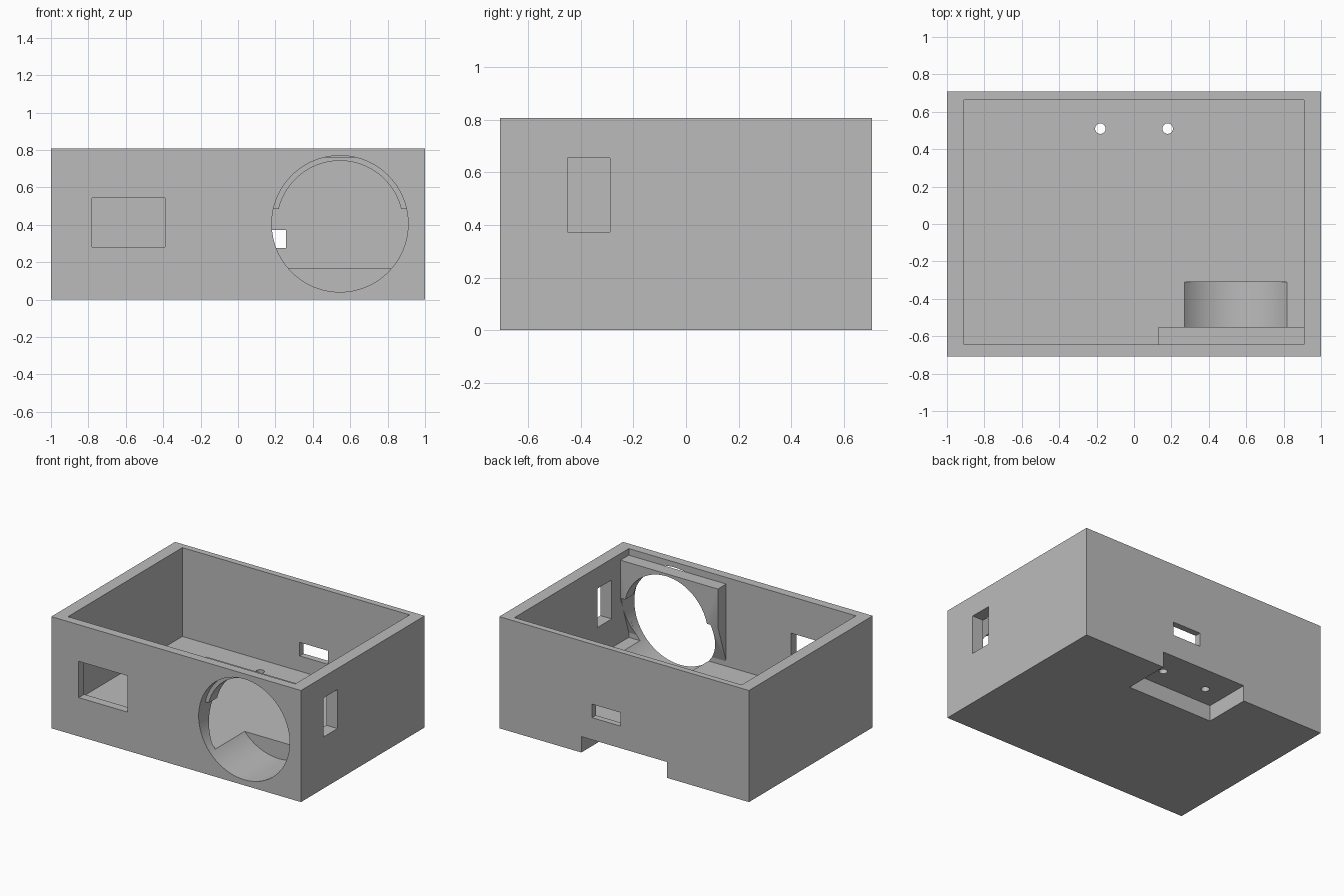
import bpy
import bmesh
import math

cube = bpy.data.objects.get("Cube")
if cube:
    bpy.data.objects.remove(cube, do_unlink=True)

grey = bpy.data.materials.new("plain grey")
grey.use_nodes = True
colour = (0.5, 0.5, 0.5, 1)
grey.diffuse_color = colour
grey.node_tree.nodes["Principled BSDF"].inputs["Base Color"].default_value = colour


def prism(name, points, offset):
    """Extrude a closed loop of 3D points by an offset."""
    bm = bmesh.new()
    face = bm.faces.new([bm.verts.new(p) for p in points])
    out = bmesh.ops.extrude_face_region(bm, geom=[face])
    moved = [v for v in out["geom"] if isinstance(v, bmesh.types.BMVert)]
    bmesh.ops.translate(bm, verts=moved, vec=offset)
    bmesh.ops.recalc_face_normals(bm, faces=bm.faces[:])
    mesh = bpy.data.meshes.new(name)
    bm.to_mesh(mesh)
    bm.free()
    mesh.materials.append(grey)
    obj = bpy.data.objects.new(name, mesh)
    bpy.context.collection.objects.link(obj)
    return obj


def box(name, x0, x1, y0, y1, z0, z1):
    loop = [(x0, y0, z0), (x1, y0, z0), (x1, y1, z0), (x0, y1, z0)]
    return prism(name, loop, (0, 0, z1 - z0))


def disc(name, r, y0, y1, start=0.0, end=math.tau, steps=96):
    """Round cutter along y, optionally only the arc from start to end."""
    count = steps if end - start >= math.tau else steps + 1
    angles = [start + (end - start) * i / steps for i in range(count)]
    loop = [(CX + r * math.cos(a), y0, CZ + r * math.sin(a)) for a in angles]
    return prism(name, loop, (0, y1 - y0, 0))


def carve(obj, cutters):
    for c in cutters:
        c.hide_render = True
        mod = obj.modifiers.new("cut", "BOOLEAN")
        mod.operation = "DIFFERENCE"
        mod.solver = "EXACT"
        mod.object = c
    bpy.context.view_layer.update()
    graph = bpy.context.evaluated_depsgraph_get()
    mesh = bpy.data.meshes.new_from_object(obj.evaluated_get(graph))
    obj.modifiers.clear()
    obj.data = mesh
    for c in cutters:
        bpy.data.objects.remove(c, do_unlink=True)
    bpy.ops.object.select_all(action="DESELECT")
    obj.select_set(True)
    bpy.context.view_layer.objects.active = obj
    bpy.ops.object.shade_smooth_by_angle(angle=math.radians(30))


# Centre and radii of the round opening
CX, CZ = 0.545, 0.405
R_OUT, R_IN = 0.3645, 0.337
FLOOR, LEDGE = 0.165, 0.485

# Open-topped case with its wall openings, floor trench and underside notch
case = box("case", -1, 1, -0.708, 0.708, 0, 0.808)
cuts = [
    box("cavity_cutter", -0.91, 0.91, -0.645, 0.663, FLOOR, 1),
    disc("round_opening_cutter", R_OUT, -0.9, -0.31),
    box("front_window_cutter", -0.78, -0.39, -0.9, -0.6, 0.28, 0.543),
    box("side_window_cutter", 0.8, 1.2, -0.45, -0.29, 0.373, 0.655),
    box("back_slot_cutter", 0.03, 0.257, 0.6, 0.9, 0.275, 0.373),
    box("underside_notch_cutter", -0.343, 0.343, 0.365, 0.9, -0.1, 0.115),
]
for side in (-1, 1):
    ring = [(0.18 * side + 0.028 * math.cos(math.tau * i / 32),
             0.51 + 0.028 * math.sin(math.tau * i / 32), 0.05) for i in range(32)]
    cuts.append(prism("screw_hole_cutter", ring, (0, 0, 0.2)))
carve(case, cuts)

# Retaining bracket behind the round opening, tapering down to the wall
profile = [(-0.645, 0.76), (-0.55, 0.76), (-0.55, LEDGE), (-0.645, 0.2)]
bracket = prism("retaining_bracket", [(0.13, y, z) for y, z in profile], (0.78, 0, 0))
a = math.asin((LEDGE - CZ) / R_OUT)
carve(bracket, [
    disc("bracket_hole_cutter", R_IN, -0.8, -0.4),
    disc("bracket_lower_cutter", R_OUT, -0.8, -0.4, math.pi - a, math.tau + a),
])
